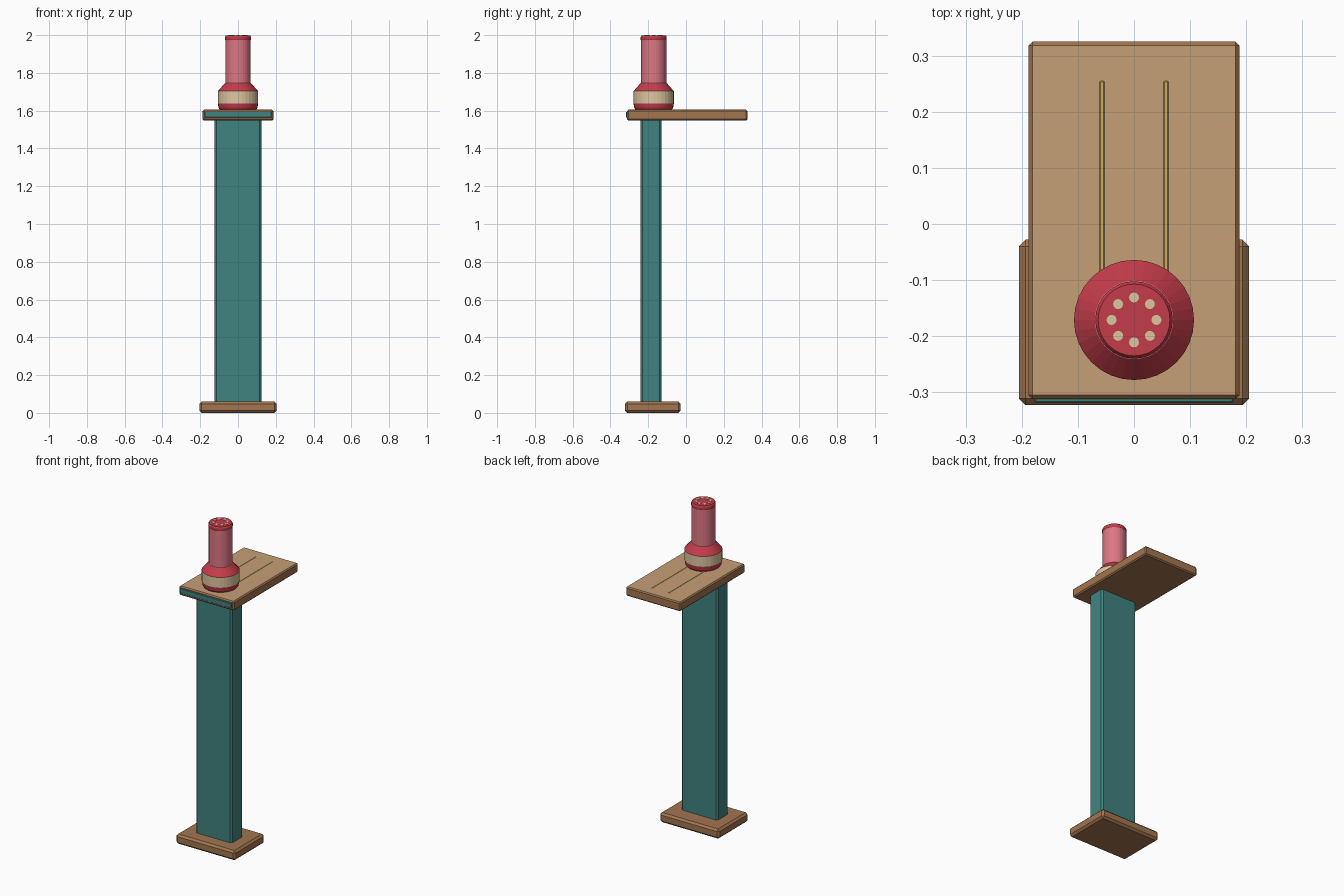
import bpy, bmesh, math
from mathutils import Matrix

if "Cube" in bpy.data.objects:
    bpy.data.objects.remove(bpy.data.objects["Cube"], do_unlink=True)


def material(name, rgb):
    """Flat colour given as 0-255 sRGB, stored as linear."""
    lin = [((c / 255 + 0.055) / 1.055) ** 2.4 for c in rgb] + [1.0]
    m = bpy.data.materials.new(name)
    m.use_nodes = True
    m.diffuse_color = lin
    bsdf = next(n for n in m.node_tree.nodes if n.type == 'BSDF_PRINCIPLED')
    bsdf.inputs["Base Color"].default_value = lin
    return m


brown = material("brown wood", (162, 117, 79))
tan = material("tan wood", (198, 160, 118))
yellow = material("pale yellow groove", (208, 172, 104))
teal = material("teal paint", (64, 131, 128))
red = material("red paint", (196, 60, 74))
pink = material("pink body", (222, 119, 133))
cream = material("cream", (222, 198, 160))


def finish(name, bm, mats):
    bmesh.ops.recalc_face_normals(bm, faces=bm.faces)
    mesh = bpy.data.meshes.new(name)
    bm.to_mesh(mesh)
    bm.free()
    for m in mats:
        mesh.materials.append(m)
    obj = bpy.data.objects.new(name, mesh)
    bpy.context.collection.objects.link(obj)
    return obj


def box(name, lo, hi, mats, chamfer=0.0, paint=None):
    """Chamfered box between two corners; paint(face) gives a material slot."""
    bm = bmesh.new()
    size = [h - l for l, h in zip(lo, hi)]
    mid = [(h + l) / 2 for l, h in zip(lo, hi)]
    bmesh.ops.create_cube(bm, size=1, matrix=Matrix.Translation(mid) @ Matrix.Diagonal((*size, 1)))
    if chamfer:
        bmesh.ops.bevel(bm, geom=bm.edges[:], offset=chamfer, segments=1,
                        affect='EDGES', profile=0.5)
    bm.normal_update()
    if paint:
        for f in bm.faces:
            f.material_index = paint(f)
    return finish(name, bm, mats)


def lathe(name, profile, mats, centre, sides=32):
    """Turned part: profile rows are (radius, height, slot of the band above)."""
    bm = bmesh.new()
    rings = []
    for r, z, _ in profile:
        rings.append([bm.verts.new((centre[0] + r * math.cos(2 * math.pi * i / sides),
                                    centre[1] + r * math.sin(2 * math.pi * i / sides), z))
                      for i in range(sides)])
    for (a, b), row in zip(zip(rings, rings[1:]), profile):
        for i in range(sides):
            j = (i + 1) % sides
            bm.faces.new((a[i], a[j], b[j], b[i])).material_index = row[2]
    bm.faces.new(rings[0][::-1]).material_index = profile[0][2]
    bm.faces.new(rings[-1]).material_index = profile[-1][2]
    return finish(name, bm, mats)


# Stand: foot, post and shelf
box("foot", (-0.205, -0.323, 0), (0.205, -0.028, 0.06), [brown], 0.012)
box("post", (-0.125, -0.241, 0.04), (0.125, -0.13, 1.565), [teal], 0.01)
box("shelf", (-0.188, -0.312, 1.548), (0.188, 0.325, 1.605), [brown, tan], 0.007,
    lambda f: 1 if f.normal.z > 0.9 else 0)
box("front_strip", (-0.177, -0.318, 1.564), (0.177, -0.31, 1.594), [teal], 0.002)

# Thin grooves on the shelf
for side, x in (("left", 0.057), ("right", -0.057)):
    box(side + "_groove", (x - 0.0045, -0.2, 1.603), (x + 0.0045, 0.255, 1.607), [yellow], 0.0015)

# Turned shaker
axis = (0, -0.171)
lathe("shaker", [
    (0.096, 1.604, 0), (0.103, 1.616, 0), (0.107, 1.639, 1), (0.107, 1.703, 0),
    (0.070, 1.745, 2), (0.067, 1.746, 2), (0.067, 1.973, 0), (0.069, 1.976, 0),
    (0.069, 1.990, 0), (0.064, 1.998, 0)], [red, cream, pink], axis)

# Ring of holes in the cap
for k in range(8):
    a = k * math.pi / 4
    spot = (axis[0] + 0.04 * math.cos(a), axis[1] + 0.04 * math.sin(a))
    lathe("hole_%d" % (k + 1), [(0.009, 1.996, 0), (0.009, 2.0, 0)], [cream], spot, 12)
